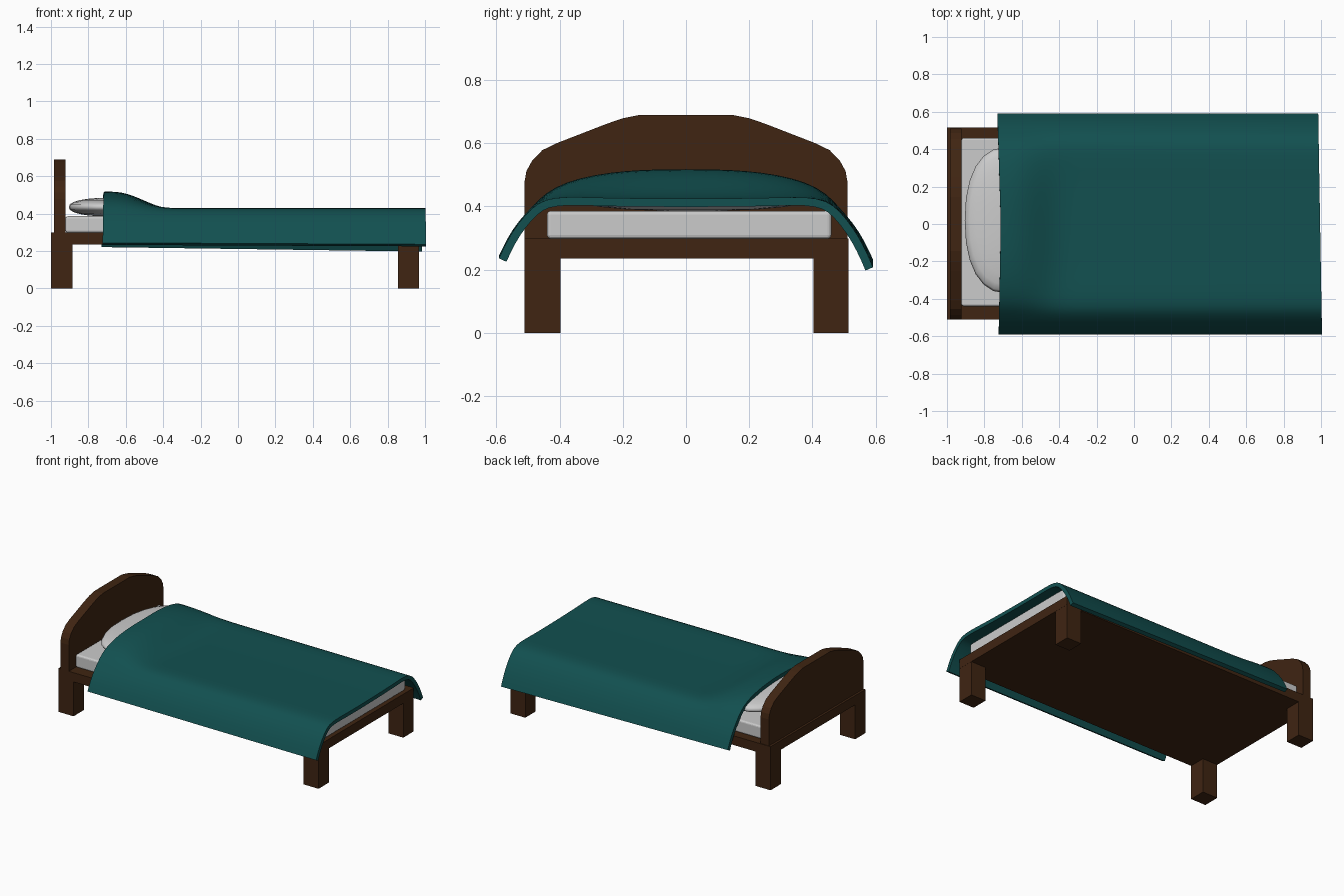
import bpy, bmesh, math
from mathutils import Vector

if "Cube" in bpy.data.objects:
    bpy.data.objects.remove(bpy.data.objects["Cube"])


def material(name, rgb):
    m = bpy.data.materials.new(name)
    m.diffuse_color = (*rgb, 1)
    m.use_nodes = True
    m.node_tree.nodes["Principled BSDF"].inputs["Base Color"].default_value = m.diffuse_color
    return m


wood = material("dark_wood", (0.05, 0.018, 0.006))
teal = material("teal_fabric", (0.006, 0.08, 0.08))


def add_object(name, bm, mat=None, smooth=False):
    me = bpy.data.meshes.new(name)
    for f in bm.faces:
        f.smooth = smooth
    bm.to_mesh(me)
    bm.free()
    ob = bpy.data.objects.new(name, me)
    bpy.context.collection.objects.link(ob)
    if mat:
        me.materials.append(mat)
    return ob


def box(name, lo, hi, mat=None, bevel=0):
    lo, hi = Vector(lo), Vector(hi)
    bm = bmesh.new()
    bmesh.ops.create_cube(bm, size=1)
    for v in bm.verts:
        v.co = (lo + hi) / 2 + v.co * (hi - lo)
    ob = add_object(name, bm, mat)
    if bevel:
        b = ob.modifiers.new("bevel", "BEVEL")
        b.width, b.segments = bevel, 3
    return ob


# Bed base and four legs
box("bed_base", (-1, -0.511, 0.235), (0.968, 0.515, 0.298), wood)
for end, x0, x1 in (("head", -1, -0.886), ("foot", 0.855, 0.967)):
    for side, y0, y1 in (("front", -0.511, -0.398), ("back", 0.404, 0.515)):
        box(f"{end}_{side}_leg", (x0, y0, 0), (x1, y1, 0.235), wood)

# Headboard: half outline mirrored, then extruded in thickness
half = [(0.511, 0.298), (0.511, 0.478), (0.505, 0.512), (0.487, 0.545), (0.455, 0.578),
        (0.41, 0.6), (0.25, 0.662), (0.2, 0.679), (0.145, 0.69)]
outline = half + [(-y, z) for y, z in reversed(half)]
bm = bmesh.new()
face = bm.faces.new([bm.verts.new((-0.985, y, z)) for y, z in outline])
ext = bmesh.ops.extrude_face_region(bm, geom=[face])
for v in ext["geom"]:
    if isinstance(v, bmesh.types.BMVert):
        v.co.x = -0.922
bmesh.ops.recalc_face_normals(bm, faces=bm.faces)
add_object("headboard", bm, wood)

# Mattress
box("mattress", (-0.922, -0.44, 0.298), (0.945, 0.46, 0.386), bevel=0.012)

# Pillow: flattened sphere with a slightly squared outline
bm = bmesh.new()
bmesh.ops.create_uvsphere(bm, u_segments=24, v_segments=12, radius=1)
for v in bm.verts:
    sq = [math.copysign(abs(c) ** 0.88, c) for c in v.co]
    v.co = (-0.685 + 0.22 * sq[0], 0.02 + 0.39 * sq[1], 0.435 + 0.05 * sq[2])
add_object("pillow", bm, smooth=True)

# Blanket: draped cross-section swept along the bed, raised over the pillow
section = [(0.592, 0.24), (0.565, 0.298), (0.53, 0.352), (0.485, 0.4), (0.445, 0.424),
           (0.38, 0.431), (0.29, 0.428), (0.19, 0.426), (0.09, 0.425)]
section = [(-y, z) for y, z in section] + [(0, 0.425)] + section[::-1]
stations = 28
bm = bmesh.new()
rows = []
for i in range(stations + 1):
    t = i / stations
    row = []
    for y, z in section:
        x0 = -0.712 - 0.015 * abs(y / 0.59) - 0.006 * y
        x1 = 0.995 - 0.01 * y / 0.59
        x = x0 + (x1 - x0) * t
        s = min(1, max(0, (x + 0.66) / 0.31))
        bump = 0.5 + 0.5 * math.cos(math.pi * s)
        rise = 0.093 * bump * max(0, 1 - (abs(y) / 0.48) ** 3)
        drape = max(0, (abs(y) - 0.42) / 0.17)
        drop = drape * ((0.008 + 0.024 * t) if y > 0 else 0.008 * (t - 0.5))
        row.append(bm.verts.new((x, y, z + rise - drop)))
    rows.append(row)
for a, b in zip(rows, rows[1:]):
    for j in range(len(section) - 1):
        bm.faces.new((a[j], b[j], b[j + 1], a[j + 1]))
blanket = add_object("blanket", bm, teal, True)
sub = blanket.modifiers.new("smooth", "SUBSURF")
sub.levels = sub.render_levels = 1
sub.boundary_smooth = "PRESERVE_CORNERS"
sol = blanket.modifiers.new("thickness", "SOLIDIFY")
sol.thickness, sol.offset = 0.026, -1

# Keep the blanket's rim edges crisp
bpy.ops.object.select_all(action="DESELECT")
bpy.context.view_layer.objects.active = blanket
blanket.select_set(True)
bpy.ops.object.modifier_apply(modifier="smooth")
bpy.ops.object.modifier_apply(modifier="thickness")
bpy.ops.object.shade_smooth_by_angle(angle=math.radians(40))
